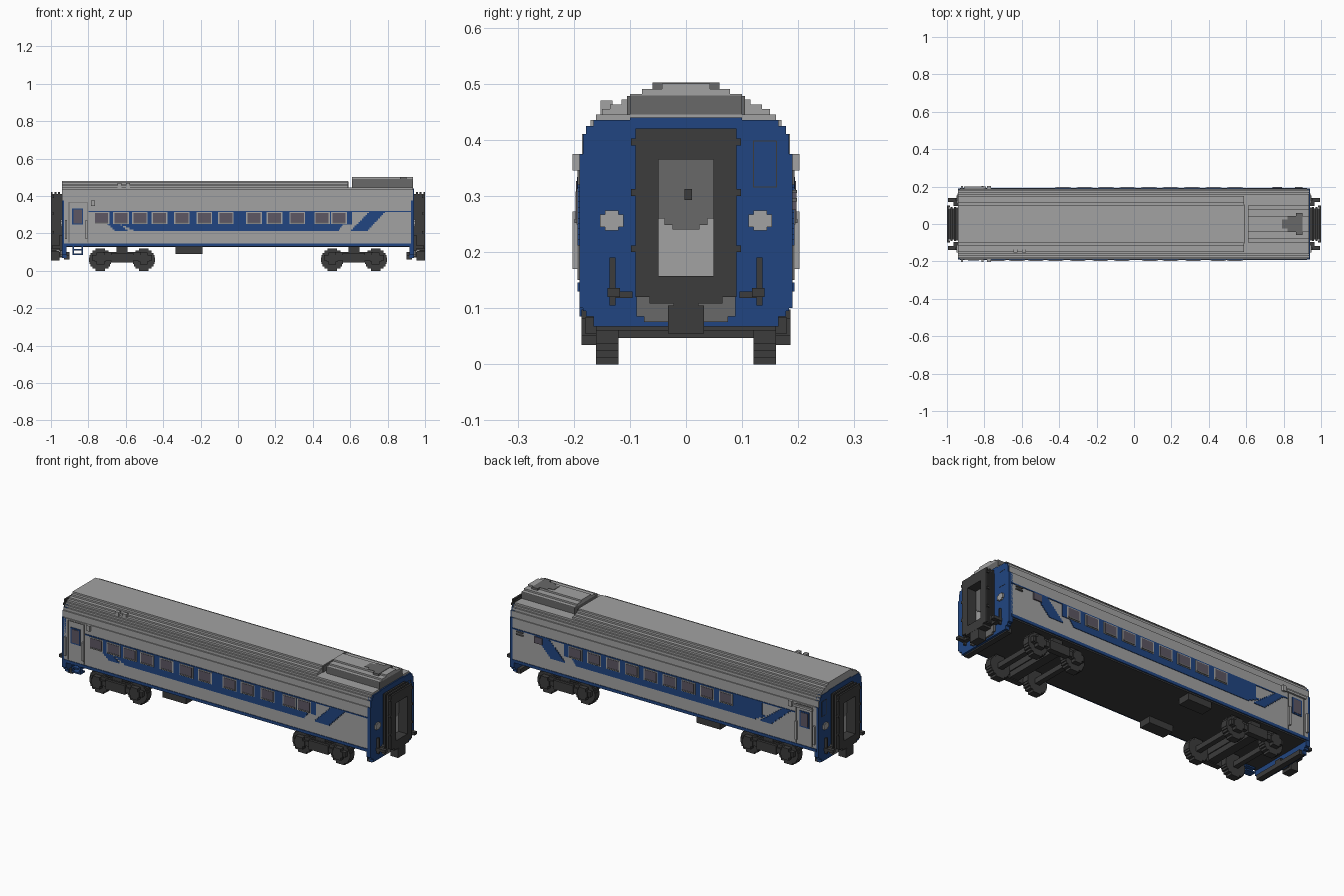
import bpy
import bmesh
import math

cube = bpy.data.objects.get("Cube")
if cube:
    bpy.data.objects.remove(cube, do_unlink=True)


def material(name, r, g, b):
    m = bpy.data.materials.new(name)
    m.use_nodes = True
    m.diffuse_color = (r, g, b, 1)
    m.node_tree.nodes["Principled BSDF"].inputs["Base Color"].default_value = (r, g, b, 1)
    return m


LIGHT = material("light grey", .36, .36, .36)
MID = material("mid grey", .14, .14, .14)
DARK = material("charcoal", .045, .045, .045)
BLUE = material("blue", .015, .06, .22)
GLASS = material("tinted glass", .11, .095, .125)


def boxes(name, mat, items):
    """One object made of axis-aligned boxes (x0, x1, y0, y1, z0, z1)."""
    bm = bmesh.new()
    for x0, x1, y0, y1, z0, z1 in items:
        made = bmesh.ops.create_cube(bm, size=1)["verts"]
        for v in made:
            v.co.x = x1 if v.co.x > 0 else x0
            v.co.y = y1 if v.co.y > 0 else y0
            v.co.z = z1 if v.co.z > 0 else z0
    bmesh.ops.recalc_face_normals(bm, faces=bm.faces)
    mesh = bpy.data.meshes.new(name)
    bm.to_mesh(mesh)
    bm.free()
    mesh.materials.append(mat)
    obj = bpy.data.objects.new(name, mesh)
    bpy.context.collection.objects.link(obj)
    return obj


def span(a, b, sign):
    """Interval mirrored by sign, kept in ascending order."""
    return tuple(sorted((a * sign, b * sign)))


def plates(name, mat, side, rects, out=.003):
    """Thin side-wall plates; rects are (x0, x1, z0, z1)."""
    y = span(WALL - .002, WALL + out, side)
    boxes(name, mat, [(x0, x1, *y, z0, z1) for x0, x1, z0, z1 in rects])


def slant(xb, xt, width_b, width_t, z0, z1, rows=11):
    """Stair-stepped slanted band from xb at the bottom to xt at the top."""
    step = (z1 - z0) / rows
    out = []
    for i in range(rows):
        t = i / (rows - 1)
        x = xb + (xt - xb) * t
        out.append((x, x + width_b + (width_t - width_b) * t, z0 + i * step, z0 + (i + 1) * step))
    return out


def disc(cx, cz, radius, y, rows=10):
    """Stair-stepped disc facing y."""
    h = 2 * radius / rows
    out = []
    for i in range(rows):
        z = -radius + i * h
        w = math.sqrt(radius ** 2 - (z + h / 2) ** 2)
        out.append((cx - w, cx + w, *y, cz + z, cz + z + h))
    return out


WALL, BACK, FRONT, FLOOR = .19, -.93, .925, .13

# Body shell and stepped roof edge
boxes("body_shell", LIGHT, [(BACK, FRONT, -WALL, WALL, FLOOR + .005, .375)])
edge = [(.185, .41), (.178, .425), (.17, .435), (.16, .445)]
boxes("roof_edge", LIGHT, [(BACK - .01, FRONT + .01, -w, w, .37, z) for w, z in edge])
crown = [(.15, .455), (.135, .463), (.115, .472), (.1, .481)]
boxes("roof_crown", LIGHT, [(BACK - .01, .588, -w, w, .44, z) for w, z in crown])
boxes("crown_end", MID, [(.586, .592, -.105, .105, .445, .478)])
boxes("underfloor", DARK, [(BACK, FRONT, -.183, .183, FLOOR - .004, FLOOR + .006)])

# Roof cooling unit
boxes("roof_unit_base", MID, [(.61, .935, -.1, .1, .44, .479)])
boxes("roof_unit_cover", LIGHT,
      [(.61, .935, -w, w, .478, z) for w, z in [(.1, .482), (.078, .491), (.043, .5)]])
boxes("roof_unit_grille", MID,
      [(x0, x1, -w, w, .479, .502)
       for x0, x1, w in [(.79, .83, .025), (.82, .87, .042), (.865, .9, .06)]])
boxes("roof_aerial", LIGHT, [(x, x + .022, -.152, -.131, .44, .47) for x in (-.645, -.6)])

# Side livery, windows and doors
front_windows = [-.73, -.625, -.525, -.42, -.3, -.18, -.065, .085, .195, .317, .45, .54]
rear_windows = [.54 - .115 * i for i in range(9)]
for side, label, windows, band_start in ((-1, "front", front_windows, -.7),
                                         (1, "rear", rear_windows, -.6)):
    plates(label + "_sill_stripe", BLUE, side, [(BACK, FRONT, FLOOR, .146)])
    plates(label + "_top_line", BLUE, side, [(-.8, FRONT, .314, .32)])
    plates(label + "_window_band", BLUE, side,
           [(band_start, .61, .248, .317)] + slant(-.56, -.62, 1.1, 1.18, .212, .248, 4))
    plates(label + "_slash", BLUE, side, slant(.605, .7, .09, .085, .212, .318))
    plates(label + "_rear_slash", BLUE, side, slant(-.66, -.77, .07, .05, .212, .318))
    plates(label + "_window_frames", LIGHT, side,
           [(x - .042, x + .042, .249, .313) for x in windows], .005)
    plates(label + "_windows", GLASS, side,
           [(x - .035, x + .035, .258, .308) for x in windows], .007)
    plates(label + "_window_rims", MID, side,
           [(x - .035, x + .035, .252, .259) for x in windows], .009)
    # Vestibule door, window and grab rails
    plates(label + "_door_seams", MID, side,
           [(x, x + .003, .15, .365) for x in (-.905, -.808)] + [(-.905, -.805, .365, .368)])
    plates(label + "_door_window_frame", BLUE, side, [(-.887, -.828, .246, .334)], .004)
    plates(label + "_door_window", GLASS, side, [(-.88, -.835, .253, .327)], .006)
    rail = span(WALL, .202, side)
    boxes(label + "_grab_rails", LIGHT,
          [(x, x + .01, *rail, .17, .272) for x in (-.925, -.815)])
    boxes(label + "_marker_box", LIGHT, [(-.785, -.765, *rail, .345, .375)])
plates("rear_corner_vents", MID, 1, [(.86, .9, .29, .296), (.86, .9, .305, .311)], .008)
plates("rear_small_window", GLASS, 1, [(.74, .79, .275, .31)], .007)
boxes("rear_door_track", LIGHT, [(-.91, -.79, WALL, .2, .35, .362)])

# Boarding step below the door
boxes("boarding_step", BLUE,
      [(x, x + .008, -.19, -.17, .085, FLOOR + .005) for x in (-.885, -.837)]
      + [(-.885, -.829, -.19, -.15, z, z + .008) for z in (.085, .108)])

# End walls, gangways and couplers
arch = [(.165, .067, .435), (.178, .085, .425), (.184, .095, .41), (.19, .1, .375),
        (.1, .067, .44)]
for end, label in ((1, "left"), (-1, "right")):
    def ends(name, mat, items):
        boxes(label + "_" + name, mat, [(*span(a, b, end), *rest) for a, b, *rest in items])

    ends("end_wall", BLUE, [(.918, .942, -w, w, z0, z1) for w, z0, z1 in arch])
    ends("end_lamps", LIGHT, [(.94, .95, s * .132 - w, s * .132 + w, .256 - h, .256 + h)
                              for s in (-1, 1) for w, h in ((.021, .011), (.012, .018))])
    ends("end_panel_seams", DARK, [(.94, .943, .119, .161, z, z + .002) for z in (.315, .397)]
         + [(.94, .943, y, y + .002, .315, .398) for y in (.119, .16)])
    ends("end_door", LIGHT, [(.94, .946, -.055, .055, .14, .37)])
    ends("end_door_window", MID, [(.94, .949, -w, w, z, .367)
                                  for w, z in ((.05, .26), (.038, .248), (.024, .24))])
    ends("door_handle", DARK, [(.94, .954, -.003, .011, .293, .312)])
    ends("gangway_sill", MID, [(.94, .952, -.088, .088, .085, .135),
                               (.94, .952, -.075, .075, .075, .09)])
    # Bellows: alternating large and small hollow rings
    rings = []
    for i in range(6):
        a = .942 + i * .0097
        b = a + .0097
        w, top = (.09, .42) if i % 2 else (.082, .41)
        rings += [(a, b, s * w if s < 0 else .049, -.049 if s < 0 else w, .13, top)
                  for s in (-1, 1)]
        rings += [(a, b, -w, w, .365, top), (a, b, -w, w, .12, .157),
                  (a, b, -.065, .065, .108, .125)]
    ends("gangway_bellows", DARK, rings)
    ends("coupler", DARK, [(.9, .985, -.02, .02, .07, .1), (.955, 1, -.032, .032, .055, .105),
                           (.97, 1, -.022, .022, .1, .126)])
    ends("brake_hoses", DARK,
         [(.94, .995, *span(.118, .14, s), .12, .136) for s in (-1, 1)]
         + [(.94, .955, *span(.126, .136, s), .105, .19) for s in (-1, 1)]
         + [(.94, .965, *span(.095, .126, s), .118, .13) for s in (-1, 1)])
    ends("gangway_brackets", DARK,
         [(.985, 1, *span(.088, .098, s), z, z + .012) for s in (-1, 1) for z in (.2, .3, .39)])
    ends("buffer_beam", DARK, [(.9, .93, -.16, .16, .06, .085)])

    # Bogie: wheels, axles, side frames and bolster
    mid, half = .62, .116
    wheels, frame = [], []
    for s in (-1, 1):
        for x in (mid - half, mid + half):
            wheels += disc(x, .06, .06, span(.12, .16, s))
            frame += disc(x, .066, .032, span(.155, .186, s), 4)
        frame += [(mid - .16, mid + .16, *span(.16, .18, s), .055, .083),
                  (mid - .06, mid + .06, *span(.155, .186, s), .045, .095),
                  (mid - .1, mid + .1, *span(.16, .172, s), .08, .1)]
    ends("wheels", DARK, wheels)
    ends("bogie_frame", DARK, frame)
    ends("axles", DARK, [(x - .014, x + .014, -.13, .13, .047, .075)
                         for x in (mid - half, mid + half)])
    ends("bolster", DARK, [(mid - .03, mid + .03, -.17, .17, .08, FLOOR),
                           (mid - .025, mid + .025, -.17, .17, .05, .085)])

# Equipment boxes under the floor
boxes("equipment_boxes", DARK, [(-.335, -.19, *span(.11, .18, s), .09, FLOOR) for s in (-1, 1)])
